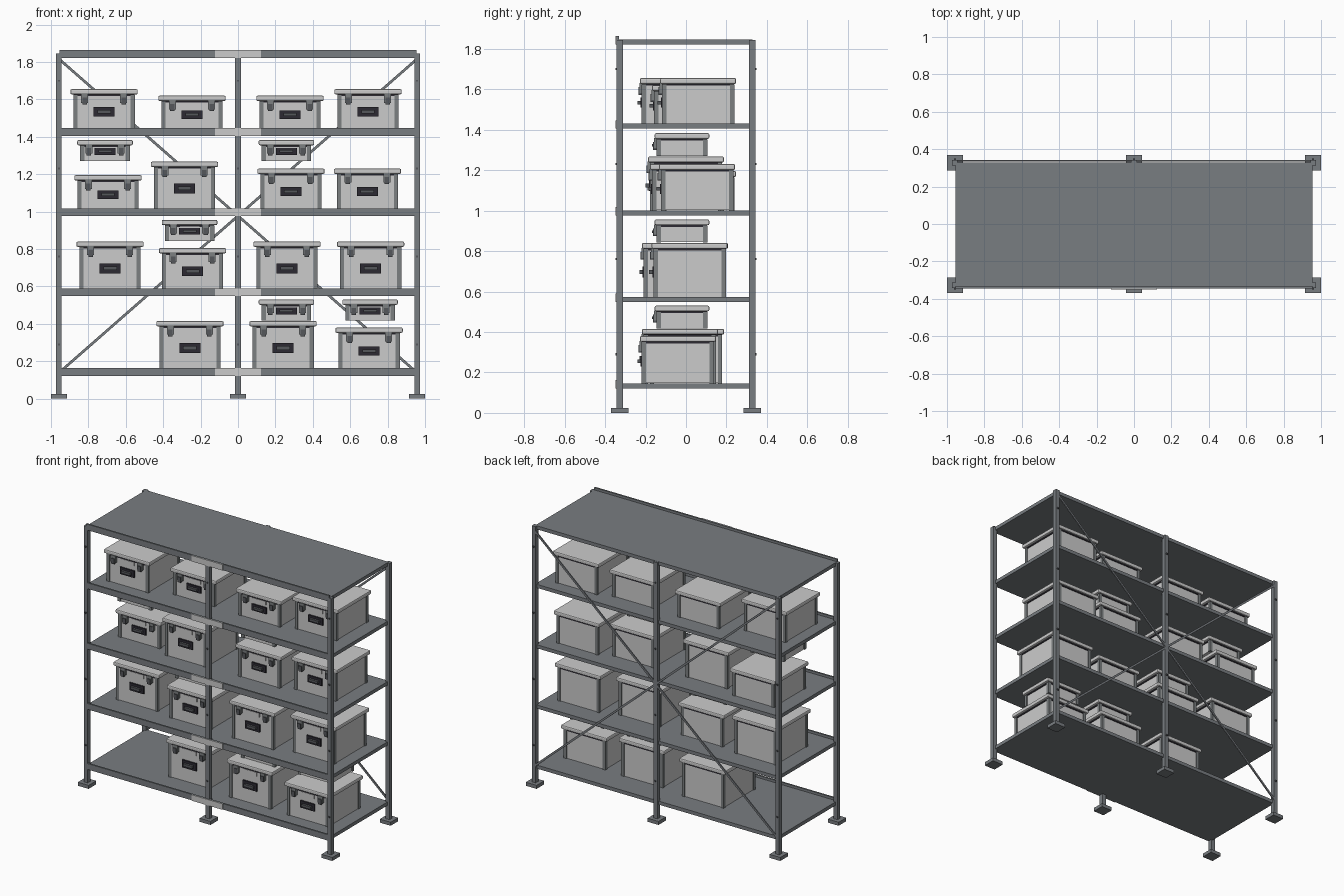
import bpy, bmesh
from mathutils import Vector, Matrix

if "Cube" in bpy.data.objects:
    bpy.data.objects.remove(bpy.data.objects["Cube"])


def material(name, r, g, b):
    m = bpy.data.materials.new(name)
    m.use_nodes = True
    m.diffuse_color = (r, g, b, 1)
    m.node_tree.nodes["Principled BSDF"].inputs["Base Color"].default_value = (r, g, b, 1)
    return m


metal = material("grey metal", .19, .205, .22)
light = material("light grey plastic", .60, .60, .60)
trim = material("trim grey", .20, .215, .22)
clasp = material("dark grey clasp", .09, .095, .105)
black = material("near black", .025, .023, .032)
PALETTE = [metal, light, trim, clasp, black]
METAL, LIGHT, TRIM, CLASP, BLACK = range(5)


def block(bm, x0, x1, y0, y1, z0, z1, mat=METAL, bevel=0):
    """Add a box between two corners, optionally with bevelled edges."""
    size = Matrix.Diagonal((x1 - x0, y1 - y0, z1 - z0, 1))
    place = Matrix.Translation(((x0 + x1) / 2, (y0 + y1) / 2, (z0 + z1) / 2))
    verts = bmesh.ops.create_cube(bm, size=1, matrix=place @ size)["verts"]
    for f in {f for v in verts for f in v.link_faces}:
        f.material_index = mat
    if bevel:
        edges = list({e for v in verts for e in v.link_edges})
        bmesh.ops.bevel(bm, geom=edges, offset=bevel, segments=2, profile=.5,
                        affect='EDGES', material=mat)


def finish(name, bm, location=(0, 0, 0)):
    mesh = bpy.data.meshes.new(name)
    bm.to_mesh(mesh)
    bm.free()
    for m in PALETTE:
        mesh.materials.append(m)
    obj = bpy.data.objects.new(name, mesh)
    obj.location = location
    bpy.context.collection.objects.link(obj)
    return obj


POST_X, POST_Y, HALF, FOOT = .9575, .3275, .015, .0425
SHELF_TOPS = [.146, .573, 1.001, 1.43, 1.846]

# Posts with foot plates and small bolts
for side, sy in (("front", -1), ("back", 1)):
    for place, px in (("right", -POST_X), ("middle", 0), ("left", POST_X)):
        py = sy * POST_Y
        bm = bmesh.new()
        block(bm, px - HALF, px + HALF, py - HALF, py + HALF, .02, 1.845)
        block(bm, px - FOOT, px + FOOT, py - FOOT, py + FOOT, 0, .025)
        for i in range(4):
            z = .29 + .47 * i
            y = py + sy * HALF
            block(bm, px - .005, px + .005, y - .007, y + .007, z - .005, z + .005, CLASP)
        finish(f"{side}_{place}_post", bm)

# Shelves, each with a front lip and a centred label plate
for i, top in enumerate(SHELF_TOPS):
    end = .955 if i == len(SHELF_TOPS) - 1 else .943
    bm = bmesh.new()
    block(bm, -.955, .955, -.333, .328, top - .025, top)
    block(bm, -end, end, -.344, -.332, top - .025, top + .017)
    block(bm, -.123, .123, -.349, -.343, top - .025, top + .017, LIGHT)
    finish(f"shelf_{i + 1}", bm)

# Crossed flat braces along the back
for name, s in (("falling_brace", 1), ("rising_brace", -1)):
    a, b = Vector((-s * .95, .337, 1.81)), Vector((s * .95, .337, .145))
    bm = bmesh.new()
    half = (b - a).length / 2
    block(bm, -half, half, -.004, .004, -.007, .007)
    turn = (b - a).to_track_quat('X', 'Z').to_matrix().to_4x4()
    bm.transform(Matrix.Translation((a + b) / 2) @ turn)
    finish(name, bm)


def crate(name, x, y, z, h, w=.36, d=.376):
    """Lidded box with corner strips, clasps, a label and a front handle."""
    bm = bmesh.new()
    bx, by = w / 2 - .017, d / 2 - .01
    lid = h - .028
    block(bm, -bx + .004, bx - .004, -by + .004, by - .004, .001, lid, LIGHT)
    block(bm, -bx, bx, -by, by, lid - .009, lid, BLACK)
    block(bm, -w / 2, w / 2, -d / 2, d / 2, lid, h, LIGHT, .007)
    # Corner strips
    for sx in (-1, 1):
        for sy in (-1, 1):
            cx, cy = sx * (bx - .01), sy * (by - .01)
            block(bm, cx - .011, cx + .011, cy - .011, cy + .011, 0, lid - .002, TRIM)
    # Clasps hanging from the lid
    front = -by
    for sx in (-1, 1):
        cx = sx * w * .29
        block(bm, cx - .019, cx + .019, front - .013, front + .006, lid - .045, lid + .004, TRIM)
        block(bm, cx - .012, cx + .012, front - .018, front, lid - .054, lid - .016, CLASP)
    # Label plate
    block(bm, -.052, .052, front - .003, front + .006, lid - .036 * min(1, h / .2), lid - .008, LIGHT)
    # Handle: frame with a raised grip
    mid, hh = h * .465, .012 + .056 * h
    block(bm, -.056, .056, front - .006, front + .006, mid - hh, mid + hh, BLACK)
    block(bm, -.036, .036, front - .022, front - .005, mid - hh * .35, mid + hh * .35, CLASP)
    finish(name, bm, (x, y, z))


# Large crates per shelf: x, y, top height
ROWS = [
    [(-.257, 0, .415), (.241, -.03, .415), (.701, -.04, .38)],
    [(-.684, .02, .84), (-.243, -.01, .805), (.262, -.03, .84), (.709, .018, .84)],
    [(-.695, .06, 1.195), (-.286, 0, 1.267), (.283, .01, 1.23), (.692, .055, 1.23)],
    [(-.716, -.04, 1.655), (-.246, .035, 1.62), (.278, .02, 1.62), (.695, .06, 1.655)],
]
for r, row in enumerate(ROWS):
    base = SHELF_TOPS[r]
    for c, (x, y, top) in enumerate(row):
        crate(f"crate_{r + 1}_{c + 1}", x, y, base, top - base)

# Small cases above the large crates
SMALL = [(.259, .417), (.706, .417), (-.259, .843), (-.711, 1.27), (.259, 1.27)]
for i, (x, z) in enumerate(SMALL):
    crate(f"small_case_{i + 1}", x, -.02, z, .113, .297, .27)
